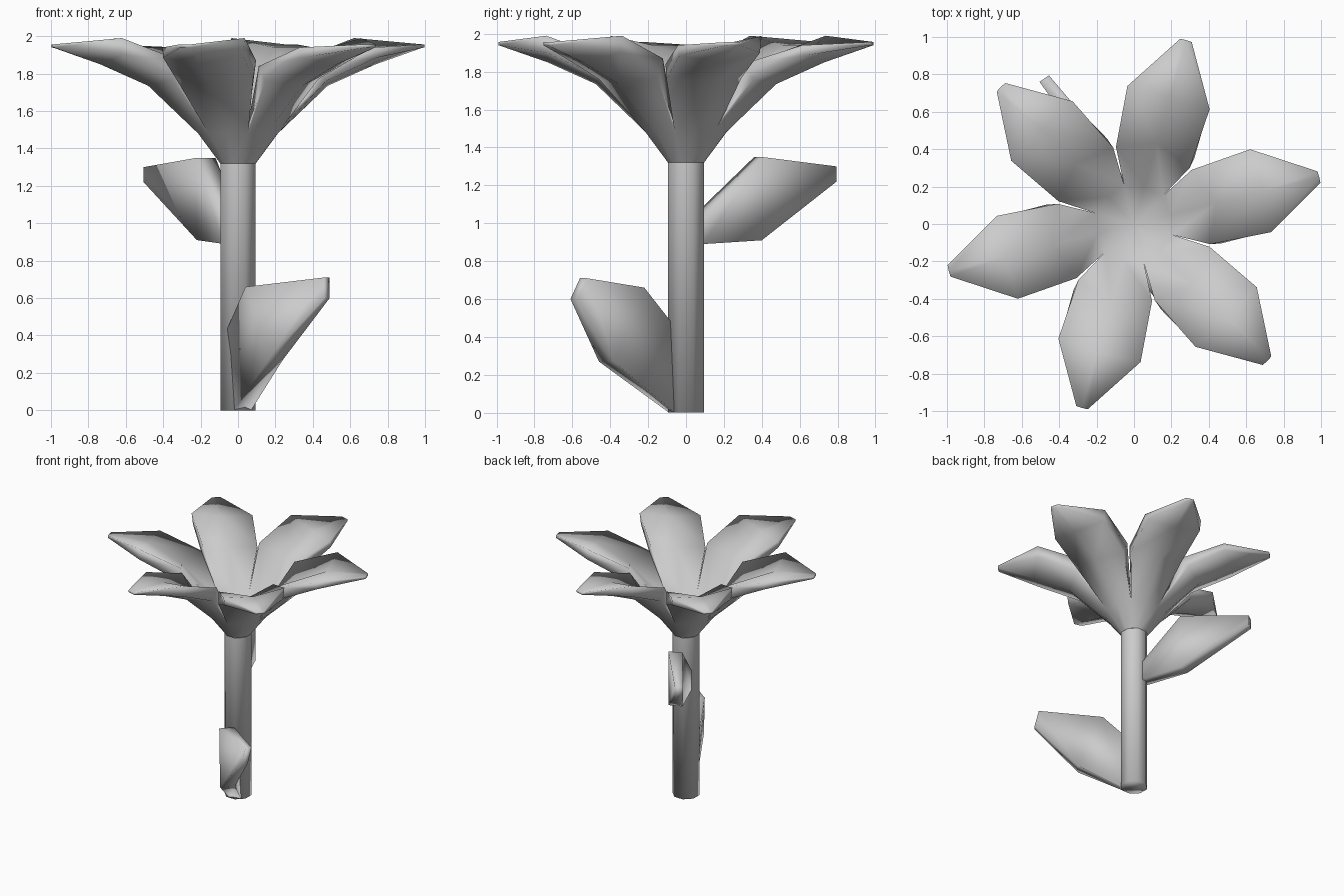
import bpy, bmesh
from math import sin, cos, radians
from mathutils import Vector, Matrix

if "Cube" in bpy.data.objects:
    bpy.data.objects.remove(bpy.data.objects["Cube"])


def finish(bm, name, angle=180):
    bmesh.ops.remove_doubles(bm, verts=bm.verts, dist=0.0005)
    bmesh.ops.recalc_face_normals(bm, faces=bm.faces)
    me = bpy.data.meshes.new(name)
    bm.to_mesh(me)
    bm.free()
    ob = bpy.data.objects.new(name, me)
    bpy.context.collection.objects.link(ob)
    bpy.ops.object.select_all(action='DESELECT')
    bpy.context.view_layer.objects.active = ob
    ob.select_set(True)
    bpy.ops.object.shade_smooth_by_angle(angle=radians(angle))
    return ob


def polar(r, deg, z):
    return Vector((r * cos(radians(deg)), r * sin(radians(deg)), z))


# Stem: eight-sided column, open at the top where the cup begins
SIDES = 8
bm = bmesh.new()
rings = [[bm.verts.new(polar(0.102, 22.5 + 360 * i / SIDES, z)) for i in range(SIDES)]
         for z in (0, 1.32)]
bm.faces.new(rings[0])
for i in range(SIDES):
    j = (i + 1) % SIDES
    bm.faces.new((rings[0][i], rings[0][j], rings[1][j], rings[1][i]))
finish(bm, "stem")

# Petal rows in local space (right, keel, left), each for top and underside
upper = [[polar(0.215, -30, 1.53), (0.20, 0, 1.55), polar(0.215, 30, 1.53)],
         [(0.37, -0.205, 1.84), (0.45, 0, 1.81), (0.37, 0.205, 1.87)],
         [(0.70, -0.222, 1.94), (0.71, 0, 1.94), (0.70, 0.235, 1.99)],
         [(1.02, -0.032, 1.957), (1.022, 0, 1.957), (1.02, 0.032, 1.957)]]
lower = [[polar(0.22, -30, 1.48), (0.22, 0, 1.48), polar(0.22, 30, 1.48)],
         [(0.43, -0.215, 1.76), (0.495, 0, 1.735), (0.41, 0.20, 1.77)],
         [(0.71, -0.215, 1.885), (0.76, 0, 1.85), (0.70, 0.225, 1.90)],
         [(1.02, -0.032, 1.94), (1.022, 0, 1.94), (1.02, 0.032, 1.94)]]

# Flower: six petals around a flared cup
bm = bmesh.new()
for k in range(6):
    turn = 14.2 + 60 * k
    rot = Matrix.Rotation(radians(turn), 3, 'Z')
    up, lo = ([[bm.verts.new(rot @ Vector(p)) for p in row] for row in s]
              for s in (upper, lower))
    for r in range(3):
        for g in (up, lo):
            for c in range(2):
                bm.faces.new((g[r][c], g[r][c + 1], g[r + 1][c + 1], g[r + 1][c]))
        for c in (0, 2):
            bm.faces.new((up[r][c], up[r + 1][c], lo[r + 1][c], lo[r][c]))
    for c in range(2):
        bm.faces.new((up[3][c], up[3][c + 1], lo[3][c + 1], lo[3][c]))
        # Cup wall and inner floor
        a = turn - 30 + 30 * c
        foot = [bm.verts.new(polar(0.098, a + d, 1.32)) for d in (0, 30)]
        bm.faces.new((foot[0], foot[1], lo[0][c + 1], lo[0][c]))
        mid = bm.verts.new((0, 0, 1.51))
        bm.faces.new((mid, up[0][c], up[0][c + 1]))
finish(bm, "flower")


# Leaves: two matching outlines joined around the rim, thickest at the middle
def leaf(name, outline, depth):
    bm = bmesh.new()
    front = [bm.verts.new(p) for p in outline]
    back = [bm.verts.new(Vector(p) + Vector((*d, 0))) for p, d in zip(outline, depth + depth[::-1])]
    n = len(front)
    for side in (front, back):
        # Quad strip between the lower and upper edges
        for i in range(n // 2 - 1):
            bm.faces.new((side[i], side[i + 1], side[n - 2 - i], side[n - 1 - i]))
    for i in range(n):
        j = (i + 1) % n
        bm.faces.new((front[i], front[j], back[j], back[i]))
    finish(bm, name)


leaf("lower_leaf",
     [(-0.02, -0.09, 0.0), (0.16, -0.46, 0.27), (0.46, -0.61, 0.60),
      (0.46, -0.56, 0.71), (0.04, -0.30, 0.66), (-0.06, -0.07, 0.43)],
     [(0.09, 0.03), (0.08, 0.08), (0.03, 0.035)])

leaf("upper_leaf",
     [(-0.08, 0.04, 0.89), (-0.22, 0.36, 0.91), (-0.505, 0.76, 1.22),
      (-0.505, 0.76, 1.30), (-0.22, 0.36, 1.35), (-0.08, 0.04, 1.04)],
     [(0.08, 0.05), (0.10, 0.04), (0.05, 0.035)])
